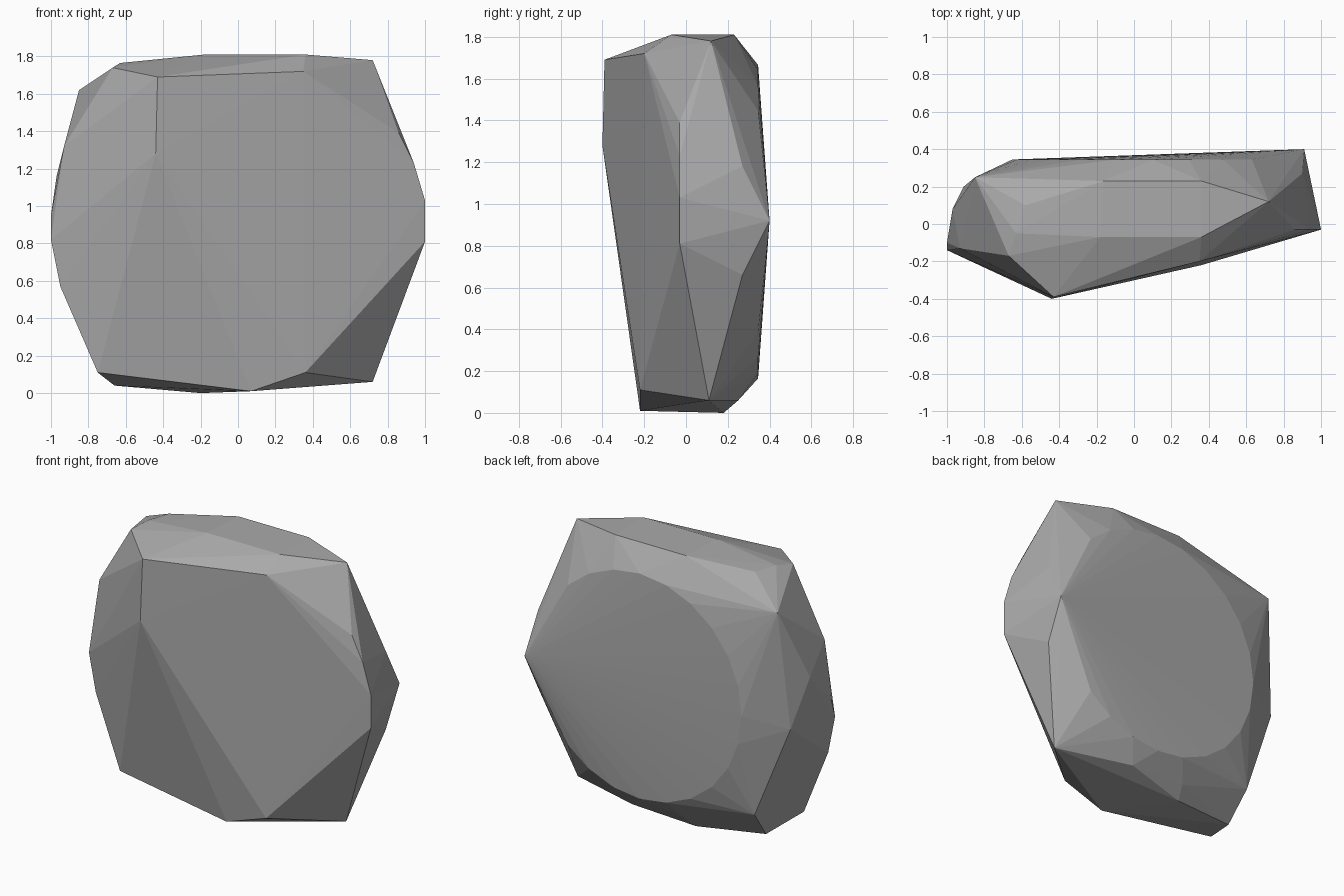
import bpy
import bmesh
from math import cos, sin, radians

default_cube = bpy.data.objects.get("Cube")
if default_cube:
    bpy.data.objects.remove(default_cube, do_unlink=True)


def flat_material(name, color):
    material = bpy.data.materials.new(name)
    material.use_nodes = True
    material.diffuse_color = color
    shader = material.node_tree.nodes["Principled BSDF"]
    shader.inputs["Base Color"].default_value = color
    shader.inputs["Roughness"].default_value = 0.9
    return material


def hull_object(name, corners, material):
    """Wrap a set of corner points in a faceted convex stone."""
    bm = bmesh.new()
    for corner in corners:
        bm.verts.new(corner)
    result = bmesh.ops.convex_hull(bm, input=list(bm.verts))
    # Drop points that ended up inside the stone
    loose = [v for v in bm.verts if not v.link_faces]
    bmesh.ops.delete(bm, geom=loose, context="VERTS")
    bmesh.ops.recalc_face_normals(bm, faces=list(bm.faces))
    mesh = bpy.data.meshes.new(name)
    bm.to_mesh(mesh)
    bm.free()
    mesh.materials.append(material)
    stone = bpy.data.objects.new(name, mesh)
    bpy.context.collection.objects.link(stone)
    return stone


# Flat crown and the chipped corners around it
crown = [
    (-.18, -.07, 1.81), (.36, -.07, 1.81), (.36, .23, 1.81), (-.16, .23, 1.81),
    (.72, .12, 1.78), (-.63, -.05, 1.765), (-.67, -.17, 1.74),
    (-.58, .1, 1.765), (-.85, .25, 1.62),
]

# Broad front face with its ridge
front = [
    (-.43, -.39, 1.69), (-.44, -.4, 1.28), (.35, -.2, 1.72), (.36, -.22, .11),
]

# Chipped edge on the +x side, ending in the rear point
plus_x_edge = [
    (1, -.03, .81), (1, -.03, 1.03), (.94, -.03, 1.23), (.86, -.03, 1.39),
    (.9, .27, .66), (.9, .27, 1.18), (.91, .4, .92),
]

# Rounded edge on the -x side
minus_x_edge = [
    (-.93, -.13, 1.32), (-.97, .08, 1.16), (-1, -.1, .95), (-1, -.14, .82),
    (-.95, -.14, .57), (-.91, .2, .84),
]

# Underside
base = [
    (-.75, -.17, .11), (-.66, .1, .04), (-.68, .25, .23), (-.2, .18, 0),
    (.07, -.22, .01), (.72, .11, .06), (.22, .25, .06), (-.17, .25, .07),
]

# Circular break on the back, open toward the rear point
break_radius = 0.75
back_break = [
    (.1 + break_radius * cos(radians(a)), .345, .915 + break_radius * sin(radians(a)))
    for a in range(45, 316, 15)
]

stone_gray = flat_material("stone gray", (0.4, 0.4, 0.4, 1))
hull_object("rock", crown + front + plus_x_edge + minus_x_edge + base + back_break,
            stone_gray)
